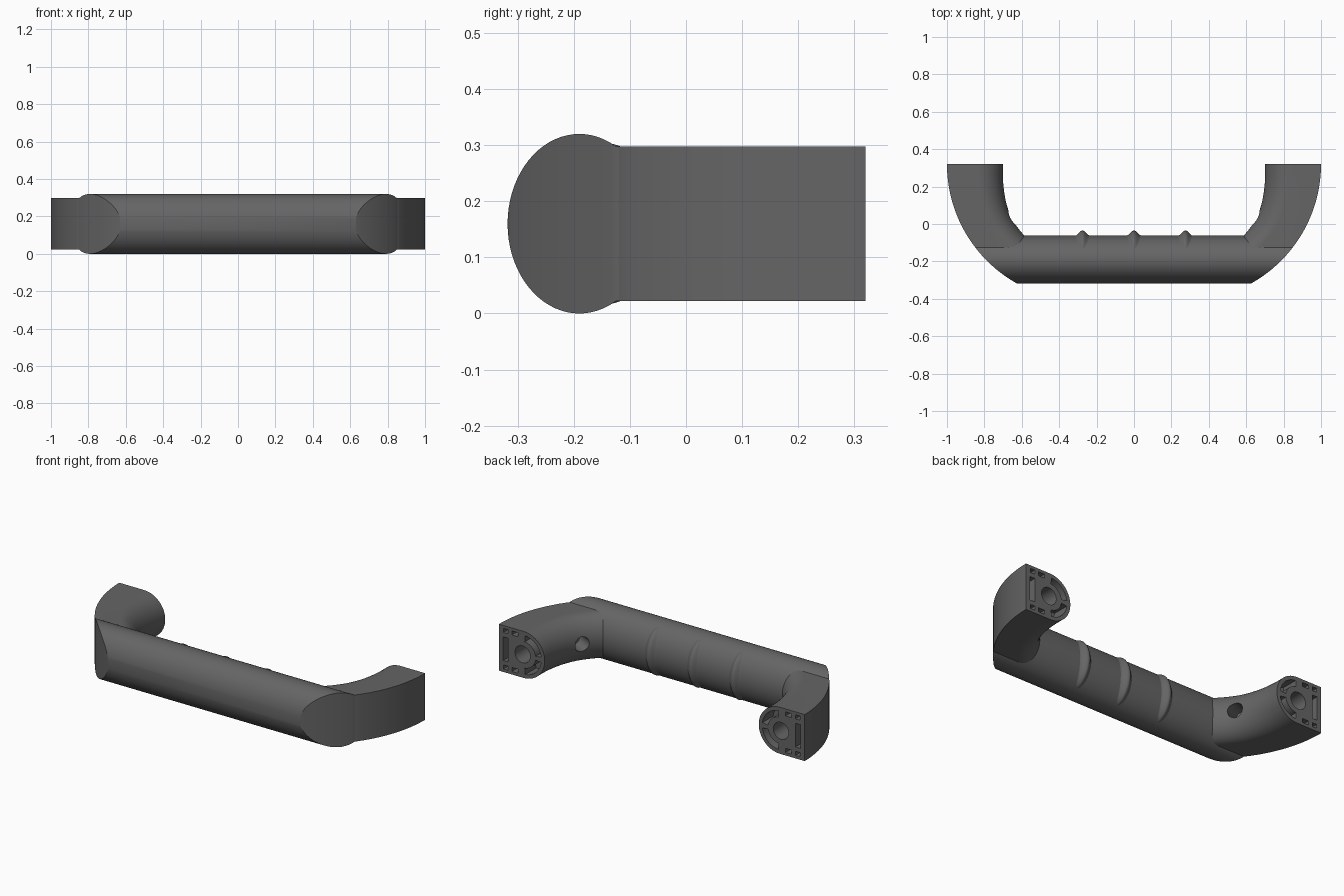
import bpy, bmesh
from math import sin, cos, pi, sqrt, radians
from mathutils import Vector

if "Cube" in bpy.data.objects:
    bpy.data.objects.remove(bpy.data.objects["Cube"])

R, CX, CY, ZC = 0.731, 0.269, 0.32, 0.16   # outer arc in plan, mid height
H = 0.1375                                 # half height of a leg

DARK = bpy.data.materials.new("dark_grey")
DARK.diffuse_color = (0.13, 0.13, 0.13, 1)
DARK.use_nodes = True
DARK.node_tree.nodes["Principled BSDF"].inputs["Base Color"].default_value = DARK.diffuse_color


def make(name, verts, faces, angle=30):
    bm = bmesh.new()
    vs = [bm.verts.new(v) for v in verts]
    for f in faces:
        bm.faces.new([vs[i] for i in f])
    bmesh.ops.recalc_face_normals(bm, faces=bm.faces)
    me = bpy.data.meshes.new(name)
    bm.to_mesh(me)
    bm.free()
    me.materials.append(DARK)
    ob = bpy.data.objects.new(name, me)
    bpy.context.collection.objects.link(ob)
    activate(ob)
    bpy.ops.object.shade_smooth_by_angle(angle=radians(angle))
    return ob


def activate(ob):
    bpy.ops.object.select_all(action='DESELECT')
    ob.select_set(True)
    bpy.context.view_layer.objects.active = ob


def loft(rings):
    n = len(rings[0])
    verts = [p for r in rings for p in r]
    faces = [(j * n + i, j * n + (i + 1) % n, (j + 1) * n + (i + 1) % n, (j + 1) * n + i)
             for j in range(len(rings) - 1) for i in range(n)]
    return verts, faces


def cut(ob, cutter):
    m = ob.modifiers.new("cut", 'BOOLEAN')
    m.operation, m.solver, m.object = 'DIFFERENCE', 'EXACT', cutter
    activate(ob)
    bpy.ops.object.modifier_apply(modifier=m.name)
    bpy.data.objects.remove(cutter)


def prism(outline, axis, origin, depth):
    rings = [[Vector(p) + origin + axis * d for p in outline] for d in depth]
    v, f = loft(rings)
    n = len(outline)
    return v, f + [tuple(range(n)), tuple(range(n, 2 * n))]


# Oval grip bar, ends trimmed by the outer arc
N = 72
rings = []
for s in (-1, 1):
    ring = []
    for i in range(N):
        a = 2 * pi * i / N
        y = -0.19 + 0.128 * cos(a)
        x = CX + sqrt(R * R - (y - CY) ** 2) - (0.003 if y > -0.12 else 0)
        ring.append((s * x, y, ZC + 0.16 * sin(a)))
    rings.append(ring)
v, f = loft(rings)
for o in (0, N):
    for i in range(N // 2):
        q = [o + i, o + i + 1, o + (N - i - 1) % N, o + (N - i) % N]
        f.append(tuple(dict.fromkeys(q)))
make("grip_bar", v, f)

# Three crescent finger ridges with flared bases on the back of the bar
for k, x0 in enumerate((-0.275, 0, 0.275)):
    rings = []
    for j in range(41):
        q = (j - 20) / 20.5
        th = radians(64) * q
        taper = 1 - q * q
        prof = [(u / 8, cos(pi * u / 16) ** 2) for u in range(-8, 9)]
        ring = []
        for u, h in prof + [(0, -0.3)]:
            lift = 0.028 * taper * h - 0.001
            ring.append((x0 + 0.042 * sqrt(taper) * u,
                         -0.19 + (0.128 + lift) * cos(th), ZC + (0.16 + lift) * sin(th)))
        rings.append(ring)
    v, f = loft(rings)
    n = len(rings[0])
    f += [tuple(range(n)), tuple(range(len(v) - n, len(v)))]
    make(f"finger_ridge_{k + 1}", v, f, 50)

# Leg path: inner edge control points against the outer arc
INNER = [Vector(p) for p in ((.70, .32), (.70, .23), (.69, .145), (.672, .075),
                             (.648, .02), (.61, -.035), (.56, -.09))]


def inner(t):
    u = t * (len(INNER) - 1)
    i = min(int(u), len(INNER) - 2)
    u -= i
    a, b, c, d = (INNER[max(0, min(len(INNER) - 1, i + k))] for k in (-1, 0, 1, 2))
    return 0.5 * (2 * b + (c - a) * u + (2 * a - 5 * b + 4 * c - d) * u * u + (3 * b - a - 3 * c + d) * u ** 3)


def leg(s, name):
    rings = []
    for j in range(31):
        t = j / 30
        a = radians(52 * t)
        r = R - (0.003 if a > radians(38) else 0)
        o = Vector((CX + r * cos(a), CY - r * sin(a)))
        d = inner(t) - o
        # D section: square outer corners, half-ellipse inside
        sec = [(0, -1), (0, 1)]
        sec += [(0.54 + 0.46 * sin(pi * k / 28), cos(pi * k / 28)) for k in range(29)]
        ring = []
        for w, h in sec:
            p = o + d * w
            ring.append((s * p.x, p.y, ZC + H * h))
        rings.append(ring)
    v, f = loft(rings)
    n = len(rings[0])
    f += [tuple(range(n)), tuple(range(len(v) - n, len(v)))]
    ob = make(name, v, f)

    # Pockets in the mounting face
    def rect(x0, x1, z0, z1):
        return [(x0, z0), (x1, z0), (x1, z1), (x0, z1)]

    def arc(cx, r, a0, a1, n):
        return [(cx + r * cos(radians(a0 + (a1 - a0) * k / n)),
                 ZC + r * sin(radians(a0 + (a1 - a0) * k / n))) for k in range(n + 1)]

    shapes = [(arc(0.845, 0.05, 0, 348.75, 31), 0.2), (rect(.94, .972, .09, .23), 0.1)]
    for q in (-1, 1):
        shapes.append((arc(.8375, .115, q * 95, q * 172, 12) + arc(.8375, .078, q * 172, q * 95, 12), 0.1))
        for x0, x1 in ((.875, .915), (.94, .97)):
            shapes.append((rect(x0, x1, ZC + q * .096, ZC + q * .12), 0.1))
    V, F = [], []
    for pts, depth in shapes:
        pv, pf = prism([(s * x, 0, z) for x, z in pts], Vector((0, 1, 0)), Vector((0, 0.32, 0)), (-depth, 0.05))
        F += [tuple(i + len(V) for i in face) for face in pf]
        V += pv
    cut(ob, make("pocket_cutter", V, F))

    # Round access hole on the inside of the bend
    ax = Vector((s * 0.9, -0.43, 0)).normalized()
    side = Vector((-ax.y, ax.x, 0))
    circ = [side * 0.043 * cos(2 * pi * k / 32) + Vector((0, 0, 0.043 * sin(2 * pi * k / 32))) for k in range(32)]
    v, f = prism(circ, ax, Vector((s * 0.655, 0.035, ZC)), (-0.1, 0.1))
    cut(ob, make("hole_cutter", v, f))
    activate(ob)
    bpy.ops.object.shade_smooth_by_angle(angle=radians(30))


leg(1, "right_leg")
leg(-1, "left_leg")
